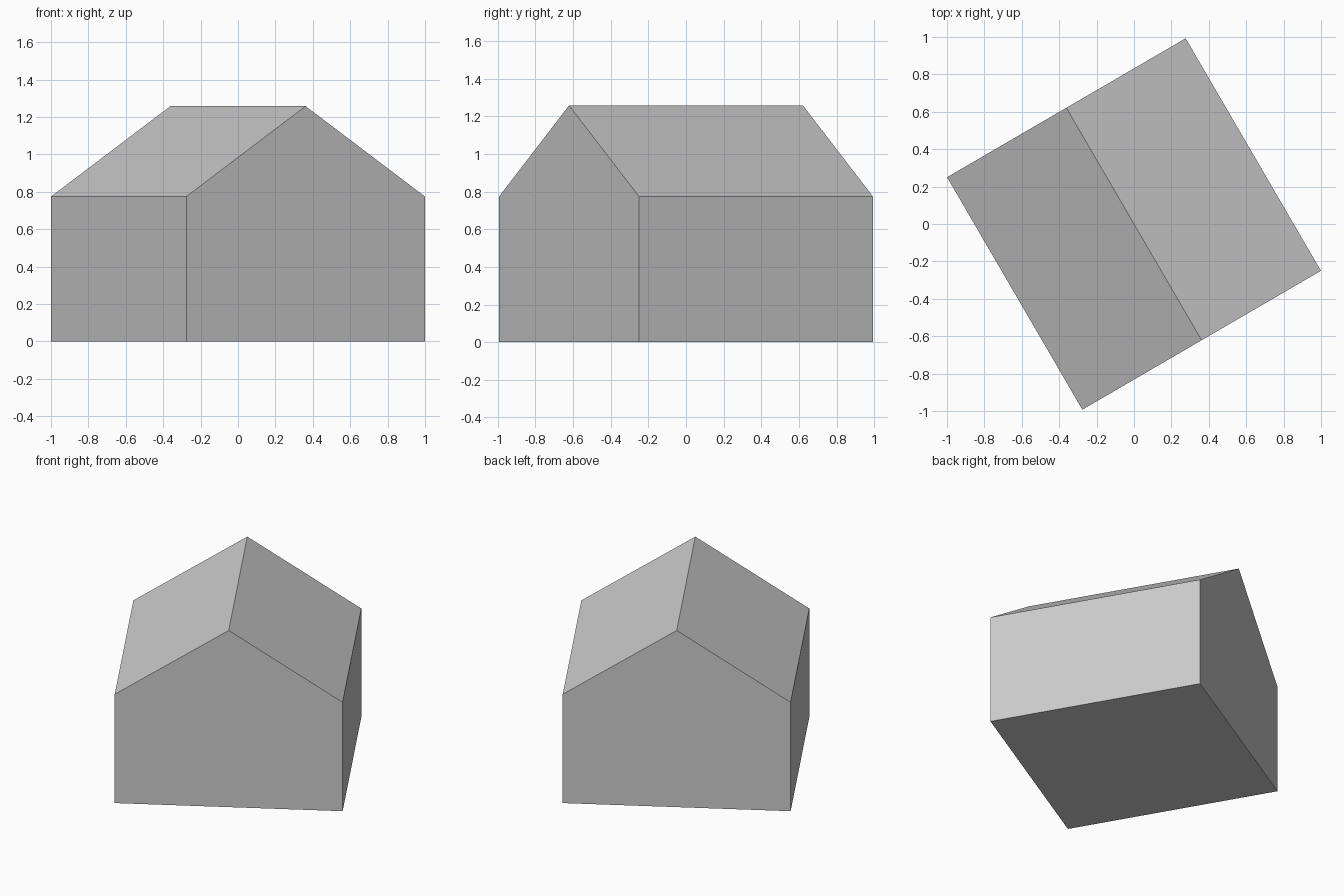
import bpy
import bmesh
from math import radians
from mathutils import Matrix, Vector

cube = bpy.data.objects.get("Cube")
if cube:
    bpy.data.objects.remove(cube, do_unlink=True)

HALF_WIDTH, HALF_LENGTH = 0.738, 0.719
EAVES, RIDGE = 0.775, 1.258
TURN = radians(30.2)

# Plain grey for walls, roof and floor
grey = bpy.data.materials.new("plain_grey")
grey.use_nodes = True
colour = (0.6, 0.6, 0.6, 1)
grey.diffuse_color = colour
grey.node_tree.nodes["Principled BSDF"].inputs["Base Color"].default_value = colour

# Gable profile, extruded along the ridge
profile = [(-HALF_WIDTH, 0), (HALF_WIDTH, 0), (HALF_WIDTH, EAVES),
           (0, RIDGE), (-HALF_WIDTH, EAVES)]
bm = bmesh.new()
gable = bm.faces.new([bm.verts.new((x, -HALF_LENGTH, z)) for x, z in profile])
extruded = bmesh.ops.extrude_face_region(bm, geom=[gable], use_keep_orig=True)
back = [v for v in extruded["geom"] if isinstance(v, bmesh.types.BMVert)]
bmesh.ops.translate(bm, verts=back, vec=Vector((0, 2 * HALF_LENGTH, 0)))
bmesh.ops.recalc_face_normals(bm, faces=bm.faces)

# Turn the house on its plot
bm.transform(Matrix.Rotation(TURN, 4, "Z"))
mesh = bpy.data.meshes.new("house_body")
bm.to_mesh(mesh)
bm.free()
mesh.materials.append(grey)
house = bpy.data.objects.new("house_body", mesh)
bpy.context.collection.objects.link(house)
